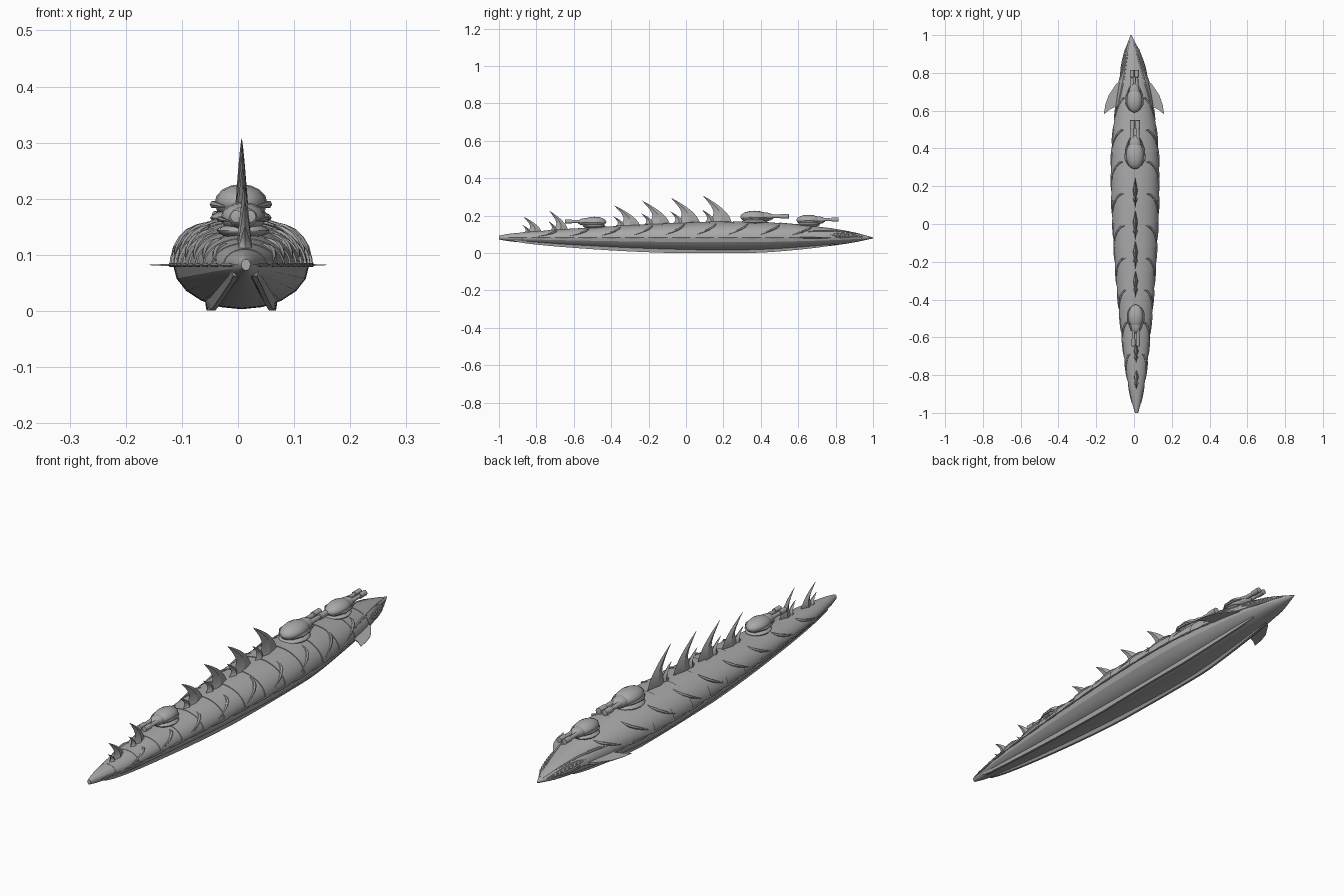
import bpy, bmesh, math
from mathutils import Vector

if "Cube" in bpy.data.objects:
    bpy.data.objects.remove(bpy.data.objects["Cube"])

grey = bpy.data.materials.new("hull_grey")
grey.use_nodes = True
grey.diffuse_color = (0.4, 0.4, 0.4, 1)
grey.node_tree.nodes["Principled BSDF"].inputs["Base Color"].default_value = (0.4, 0.4, 0.4, 1)

# Hull stations: y, half width, deck height, keel height, centre x
STATIONS = [
    (-1.0, 0.008, 0.092, 0.072, 0.014), (-0.95, 0.022, 0.102, 0.063, 0.013),
    (-0.8, 0.05, 0.116, 0.048, 0.012), (-0.6, 0.073, 0.13, 0.033, 0.01),
    (-0.3, 0.1, 0.148, 0.015, 0.008), (0.0, 0.118, 0.162, 0.004, 0.007),
    (0.2, 0.124, 0.167, 0.001, 0.006), (0.4, 0.121, 0.165, 0.005, 0.005),
    (0.6, 0.1, 0.153, 0.019, 0.003), (0.75, 0.078, 0.135, 0.034, 0.0),
    (0.9, 0.043, 0.11, 0.056, -0.009), (1.0, 0.003, 0.083, 0.078, -0.016)]
WAIST = 0.082


def station(y):
    """Smoothly interpolated hull width, deck, keel and centre."""
    n = len(STATIONS) - 1
    i = next((k for k in range(n) if y <= STATIONS[k + 1][0]), n - 1)
    a, b = STATIONS[i], STATIONS[i + 1]
    p, q = STATIONS[max(i - 1, 0)], STATIONS[min(i + 2, n)]
    h = b[0] - a[0]
    t = (y - a[0]) / h
    out = []
    for k in range(1, 5):
        ma = (b[k] - p[k]) / (b[0] - p[0]) * h
        mb = (q[k] - a[k]) / (q[0] - a[0]) * h
        d = b[k] - a[k]
        out.append(a[k] + t * (ma + t * (3 * d - 2 * ma - mb + t * (ma + mb - 2 * d))))
    return out


def skin(y, angle, grow=1.0):
    """Point on the hull; angle 0 is the +x waist, 90 degrees the deck."""
    w, top, low, cx = station(y)
    s = math.sin(angle)
    height = top - WAIST if s > 0 else WAIST - low
    return Vector((cx + w * grow * math.cos(angle), y, WAIST + height * grow * s))


def make(name, verts, faces, smooth=30):
    mesh = bpy.data.meshes.new(name)
    mesh.from_pydata([tuple(v) for v in verts], [], faces)
    bm = bmesh.new()
    bm.from_mesh(mesh)
    bmesh.ops.recalc_face_normals(bm, faces=bm.faces)
    bm.to_mesh(mesh)
    bm.free()
    mesh.materials.append(grey)
    obj = bpy.data.objects.new(name, mesh)
    bpy.context.collection.objects.link(obj)
    bpy.ops.object.select_all(action='DESELECT')
    obj.select_set(True)
    bpy.context.view_layer.objects.active = obj
    if smooth:
        bpy.ops.object.shade_smooth_by_angle(angle=math.radians(smooth))
    return obj


def loft(name, rings, smooth=30):
    """Skin equal closed rings and cap both ends."""
    n = len(rings[0])
    verts = [v for ring in rings for v in ring]
    faces = [(r * n + i, r * n + (i + 1) % n, (r + 1) * n + (i + 1) % n, (r + 1) * n + i)
             for r in range(len(rings) - 1) for i in range(n)]
    faces += [tuple(range(n)), tuple(range(len(verts) - n, len(verts)))]
    return make(name, verts, faces, smooth)


def tube(name, path, radii, sides=6):
    """Round tapered tube along a path."""
    rings = []
    for i, p in enumerate(path):
        d = (path[min(i + 1, len(path) - 1)] - path[max(i - 1, 0)]).normalized()
        u = d.cross(Vector((0, 0, 1))).normalized()
        v = u.cross(d)
        rings.append([p + radii[i] * (u * math.cos(a) + v * math.sin(a))
                      for a in (math.tau * k / sides for k in range(sides))])
    return loft(name, rings, 50)


def egg(name, centre, size, segments=16):
    rings = []
    for j in range(9):
        a = math.pi * (0.02 + 0.96 * j / 8)
        rings.append([Vector((centre[0] + size[0] * math.sin(a) * math.cos(b),
                              centre[1] - size[1] * math.cos(a),
                              centre[2] + size[2] * math.sin(a) * math.sin(b)))
                      for b in (math.tau * k / segments for k in range(segments))])
    return loft(name, rings, 40)


# Lower hull, long faceted half shell
half = [math.pi + math.pi * k / 10 for k in range(11)]
loft("lower_hull", [[skin(-1 + 2 * k / 48, a, 0.975) for a in half] for k in range(49)], 20)

# Upper hull of overlapping armour plates, each flared toward the tail
bounds = [-1 + 0.125 * k for k in range(15)] + [1.0]
arc = [math.pi * k / 24 for k in range(25)]
rings = []
for y0, y1 in zip(bounds, bounds[1:]):
    for k in range(7):
        t = k / 6
        rings.append([skin(y0 + (y1 - y0) * t, a, 1.03 - 0.035 * t) for a in arc])
loft("armour_plates", rings, 25)

for side, tag in ((1, "left"), (-1, "right")):
    def flank(y, degrees, grow=1.0):
        a = math.radians(degrees)
        return skin(y, a if side > 0 else math.pi - a, grow)

    # Curved claw-shaped ribs sweeping back and down over the plates
    for k in range(9):
        y = -0.72 + 0.17 * k
        path = [flank(y - 0.1 * t * t + 0.03, 62 - 50 * t, 1.02) for t in (0, 0.2, 0.4, 0.6, 0.8, 1)]
        tube(f"rib_{tag}_{k}", path, [0.001, 0.005, 0.007, 0.006, 0.004, 0.001])

    # Waist strips, one per plate
    for k in range(15):
        y = -0.95 + 0.125 * k
        tube(f"waist_strip_{tag}_{k}", [flank(y + d, 0, 1.015) for d in (0, 0.03, 0.07, 0.1)],
             [0.002, 0.004, 0.004, 0.002])

    # Bilge keel along the belly
    rings = []
    for k in range(33):
        y = -0.92 + 1.72 * k / 32
        fade = math.sin(math.pi * k / 32) ** 0.5
        p = flank(y, -64, 0.97)
        drop = min(0.016 * fade, p.z - 0.001)
        rings.append([p + Vector((side * dx, 0, dz)) for dx, dz in
                      ((-0.012, 0.006), (0.0, -drop), (0.009, -drop), (0.012, 0.008))])
    loft(f"bilge_keel_{tag}", rings, 30)

    # Flat pectoral fin
    outline = [(0.06, 0.77), (0.095, 0.74), (0.135, 0.68), (0.152, 0.63), (0.16, 0.58),
               (0.13, 0.605), (0.1, 0.62), (0.06, 0.64)]
    loft(f"pectoral_fin_{tag}", [[Vector((side * x, y, WAIST + dz * (0.165 - x) / 0.1))
                                  for x, y in outline] for dz in (-0.005, 0.005)], 30)

    # Mouth: lips with a row of rounded teeth between
    for name, tilt in (("upper_lip", 34), ("lower_lip", 8)):
        path = [flank(0.76 + 0.04 * k, 21 + (tilt - 21) * math.sin(math.pi * k / 5), 1.0)
                for k in range(6)]
        tube(f"{name}_{tag}", path, [0.002, 0.005, 0.005, 0.005, 0.004, 0.001])
    for k in range(7):
        egg(f"tooth_{tag}_{k}", flank(0.8 + 0.02 * k, 21, 0.99), (0.006, 0.009, 0.007), 8)

    # Brow ridge running from the snout to behind the head
    tube(f"brow_ridge_{tag}", [flank(y, d, 1.01) for y, d in
                               ((0.97, 60), (0.88, 52), (0.78, 46), (0.68, 34), (0.6, 20))],
         [0.001, 0.004, 0.006, 0.005, 0.001])


def blade(name, y, base, length, height):
    """Swept fin with a diamond section; its tip points tailward."""
    x = station(y)[3]
    rings = []
    for k in range(9):
        t = k / 8
        front = y + length * (1 - t ** 1.8)
        back = y + length * 0.42 * math.sin(math.pi * t ** 0.8) * (1 - 0.3 * t)
        back = min(back, front - 0.0005)
        mid = (front + back) / 2
        thick = 0.013 * (1 - t) ** 0.8 + 0.0005
        z = base + height * t
        rings.append([Vector(p) for p in ((x, front, z), (x + thick, mid, z),
                                          (x, back, z), (x - thick, mid, z))])
    loft(name, rings, 25)


# Dorsal fins, each with a small spur at its rear
FINS = [(-0.87, 0.195, 0.1), (-0.73, 0.225, 0.1), (-0.385, 0.255, 0.14),
        (-0.235, 0.28, 0.15), (-0.08, 0.295, 0.155), (0.09, 0.307, 0.155)]
for k, (y, tip, length) in enumerate(FINS):
    base = station(y + length / 2)[1] - 0.01
    blade(f"dorsal_fin_{k}", y, base, length, tip - base)
    blade(f"dorsal_spur_{k}", y - 0.005, base, length * 0.5, (tip - base) * 0.5)


def turret(name, y, deck, way, s):
    """Egg-shaped gun house on a collar with twin barrels."""
    x = station(y)[3]
    egg(name + "_collar", (x, y, deck), (0.055 * s, 0.07 * s, 0.016 * s))
    egg(name + "_house", (x, y, deck + 0.027 * s), (0.047 * s, 0.075 * s, 0.033 * s))
    egg(name + "_hood", (x, y + way * 0.055 * s, deck + 0.027 * s), (0.031 * s, 0.05 * s, 0.024 * s))
    for side in (1, -1):
        z = deck + 0.03 * s
        bx = x + side * 0.014 * s
        path = [Vector((bx, y + way * d * s, z)) for d in (0.03, 0.1, 0.14, 0.141, 0.184, 0.185)]
        tube(f"{name}_barrel_{side}", path, [r * s for r in (0.015, 0.01, 0.009, 0.013, 0.013, 0.008)], 10)
        # Cheek horn hugging the house
        tube(f"{name}_horn_{side}", [Vector((x + side * a * s, y + way * b * s, deck + c * s))
                                     for a, b, c in ((0.03, -0.06, 0.02), (0.049, -0.02, 0.024),
                                                     (0.047, 0.03, 0.024), (0.028, 0.09, 0.02))],
             [0.002, 0.007 * s, 0.006 * s, 0.001])


turret("main_turret", 0.365, 0.166, 1, 1.0)
turret("bow_turret", 0.655, 0.152, 1, 0.87)
turret("stern_turret", -0.49, 0.143, -1, 0.85)
